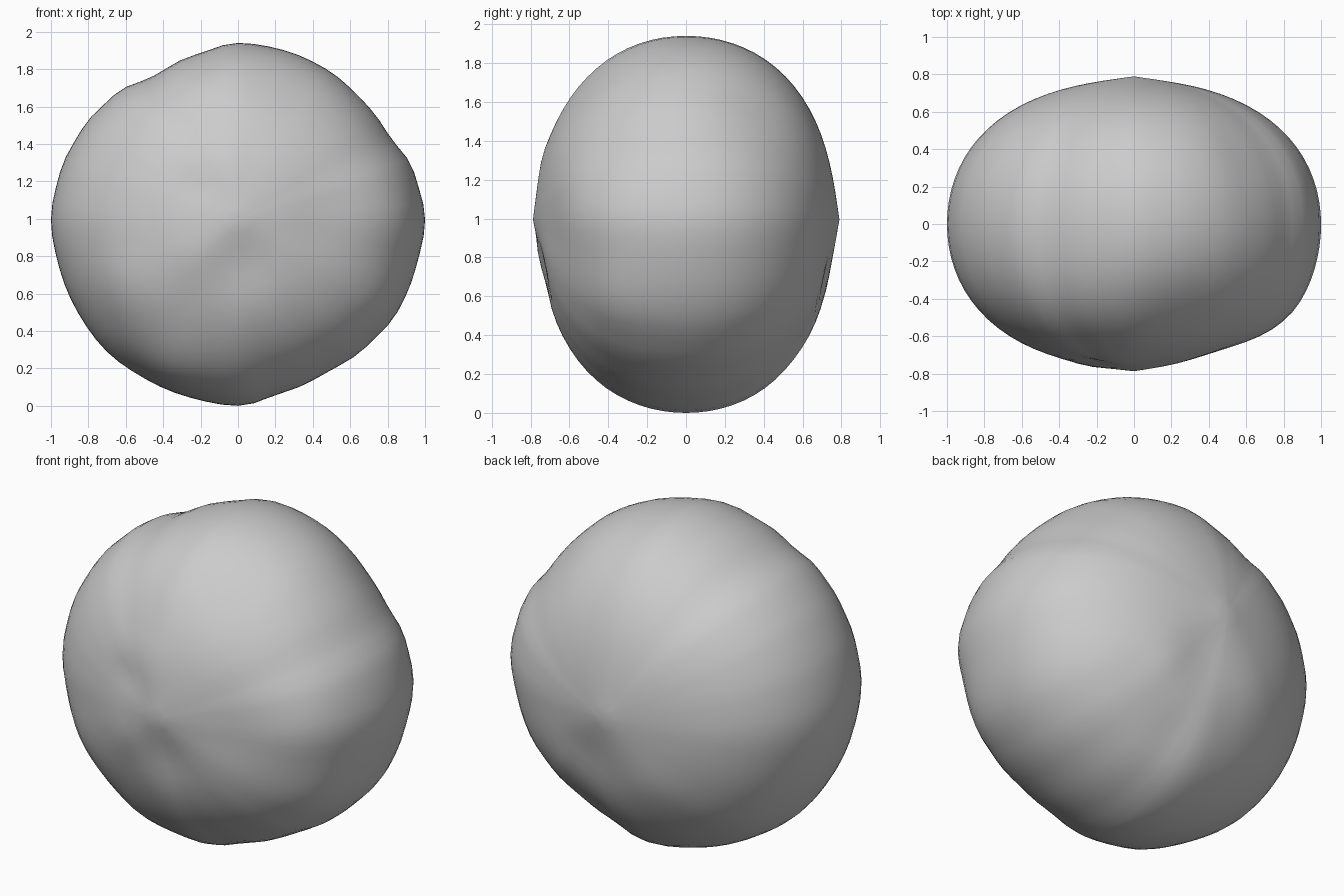
import bpy
import bmesh
from math import atan2, cos, exp, hypot, pi, radians
from mathutils import Matrix, Vector

cube = bpy.data.objects.get("Cube")
if cube:
    bpy.data.objects.remove(cube, do_unlink=True)

# Rim radius around the y axis, every 15 degrees from +x towards +z
RIM = [1.0, .975, .925, .925, .935, .94, .945, .91, .89, .94, .965, .985,
       1.0, .99, .99, .995, .985, .985, .995, .955, .945, .965, .985, .985]

# Soft lumps (positive) and dents (negative): position, height, width
LUMPS = [
    ((-.58, -.55, -.35), .022, .20),   # front lower lump
    ((-.22, -.75, -.17), .016, .15),   # ridge beside the front tip
    ((.03, -.76, -.25), -.025, .17),   # fold under the front tip
    ((-.22, -.75, .19), -.018, .10),   # small front hollow
    ((-.10, -.74, .32), .012, .14),
    ((.45, -.68, -.03), -.022, .24),
    ((.80, -.48, .05), .022, .25),     # front shoulders
    ((.80, -.42, -.42), .022, .22),
    ((.50, -.48, -.62), .012, .24),
    ((-.35, -.45, .70), .014, .28),
    ((-.35, -.45, -.80), .022, .22),
    ((.30, -.50, .72), -.025, .28),
    ((.65, .40, .62), -.018, .26),     # upper back hollow
    ((.12, .73, -.28), -.020, .17),    # folds under the back tip
    ((.32, .66, -.38), .012, .13),
    ((-.25, .68, -.38), .010, .15),
    ((.20, .55, -.72), -.016, .16),
]


def rim_radius(angle):
    """Smoothly interpolated outline radius."""
    step = (angle % (2 * pi)) / radians(15)
    i = int(step) % len(RIM)
    f = (1 - cos(pi * (step - int(step)))) / 2
    return RIM[i] * (1 - f) + RIM[(i + 1) % len(RIM)] * f


def shape(d):
    """Turn a unit direction into a point on the stone."""
    rho = hypot(d.x, d.z)
    r = rim_radius(atan2(d.z, d.x))
    tip = .765 + .025 * exp(-rho * 6)
    full = 1 + .11 * (rho * d.y) ** 2     # rounder shoulders between rim and tips
    p = Vector((d.x * r, d.y * tip, d.z * r)) * full
    push = sum(h * exp(-((p - Vector(c)).length / w) ** 2) for c, h, w in LUMPS)
    return p + p.normalized() * push


# Stone body: sphere with its poles on the front and back
bm = bmesh.new()
bmesh.ops.create_uvsphere(bm, u_segments=72, v_segments=40, radius=1,
                          matrix=Matrix.Rotation(pi / 2, 4, "X"))
for v in bm.verts:
    v.co = shape(v.co.normalized())
for f in bm.faces:
    f.smooth = True
bmesh.ops.recalc_face_normals(bm, faces=bm.faces)

# Rest the stone on the ground
lowest = min(v.co.z for v in bm.verts)
bmesh.ops.translate(bm, verts=bm.verts, vec=(0, 0, -lowest))

mesh = bpy.data.meshes.new("stone")
bm.to_mesh(mesh)
bm.free()
stone = bpy.data.objects.new("stone", mesh)
bpy.context.collection.objects.link(stone)

# Plain grey surface
grey = bpy.data.materials.new("stone grey")
grey.use_nodes = True
colour = (.6, .6, .6, 1)
grey.diffuse_color = colour
grey.node_tree.nodes["Principled BSDF"].inputs["Base Color"].default_value = colour
mesh.materials.append(grey)
